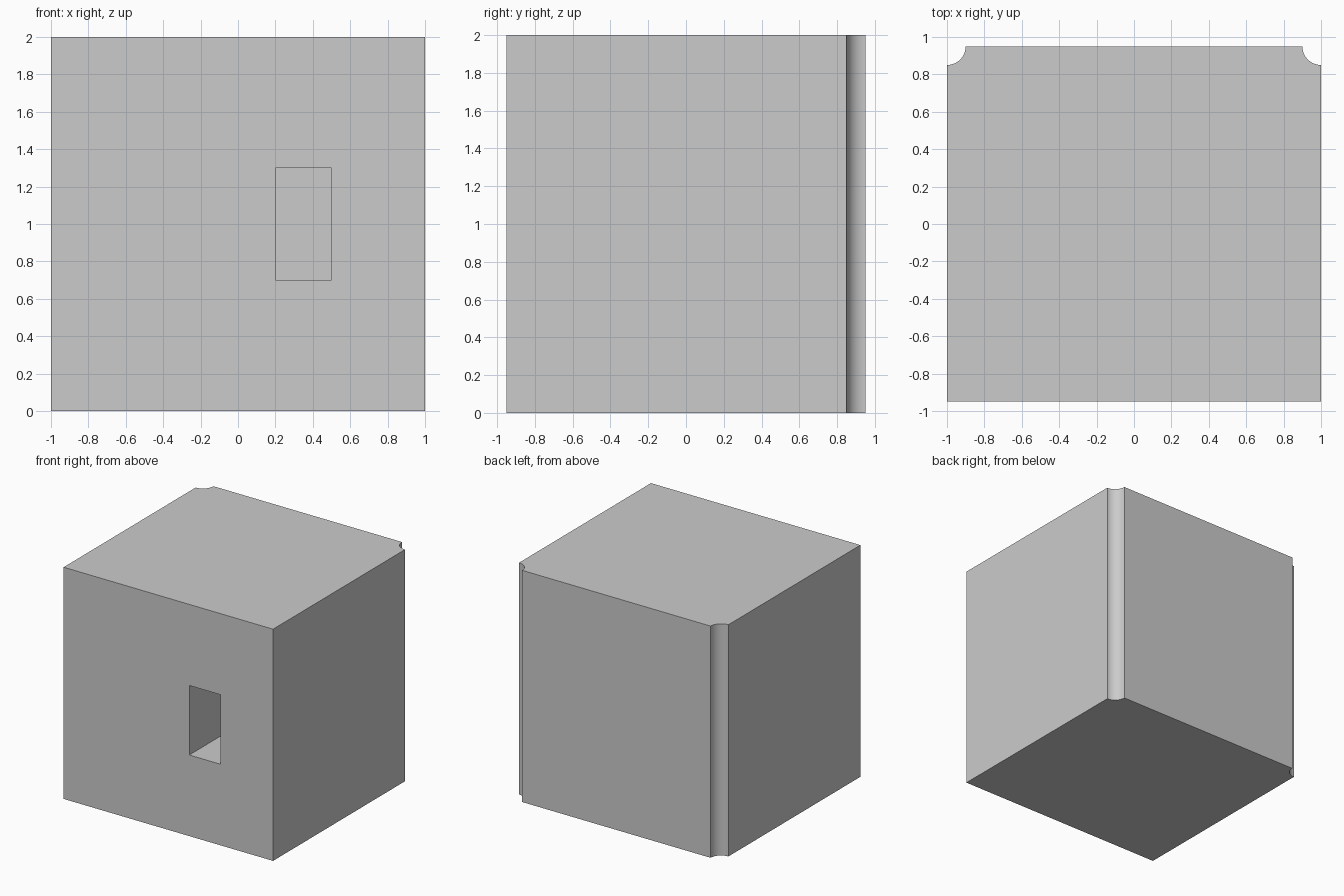
import bpy, bmesh, math

if "Cube" in bpy.data.objects:
    bpy.data.objects.remove(bpy.data.objects["Cube"])

W, D, H, R = 1.0, 0.95, 2.0, 0.1   # half width, half depth, height, cove radius
SEG = 16


def add_object(name, bm):
    bmesh.ops.recalc_face_normals(bm, faces=bm.faces[:])
    mesh = bpy.data.meshes.new(name)
    bm.to_mesh(mesh)
    bm.free()
    obj = bpy.data.objects.new(name, mesh)
    bpy.context.collection.objects.link(obj)
    return obj


def prism(name, outline, z0, z1):
    bm = bmesh.new()
    face = bm.faces.new([bm.verts.new((x, y, z0)) for x, y in outline])
    ext = bmesh.ops.extrude_face_region(bm, geom=[face])
    top = [v for v in ext["geom"] if isinstance(v, bmesh.types.BMVert)]
    bmesh.ops.translate(bm, verts=top, vec=(0, 0, z1 - z0))
    return add_object(name, bm)


# Block: both rear vertical corners are scooped by a quarter circle
right = [(W, -D)]
for i in range(SEG + 1):
    a = math.radians(270 - 90 * i / SEG)
    right.append((W + R * math.cos(a), D + R * math.sin(a)))
outline = right + [(-x, y) for x, y in reversed(right)]
block = prism("block", outline, 0, H)

# Rectangular blind pocket in the front face
cutter = prism("pocket_cutter",
               [(0.2, -D - 0.1), (0.5, -D - 0.1), (0.5, 0.05), (0.2, 0.05)],
               0.7, 1.3)
cutter.hide_render = True
cutter.hide_set(True)
cut = block.modifiers.new("pocket", 'BOOLEAN')
cut.operation = 'DIFFERENCE'
cut.solver = 'EXACT'
cut.object = cutter

# Apply the cut, then smooth the coves only
bpy.context.view_layer.objects.active = block
block.select_set(True)
bpy.ops.object.modifier_apply(modifier=cut.name)
bpy.data.objects.remove(cutter, do_unlink=True)
bpy.ops.object.shade_smooth_by_angle(angle=math.radians(30))
